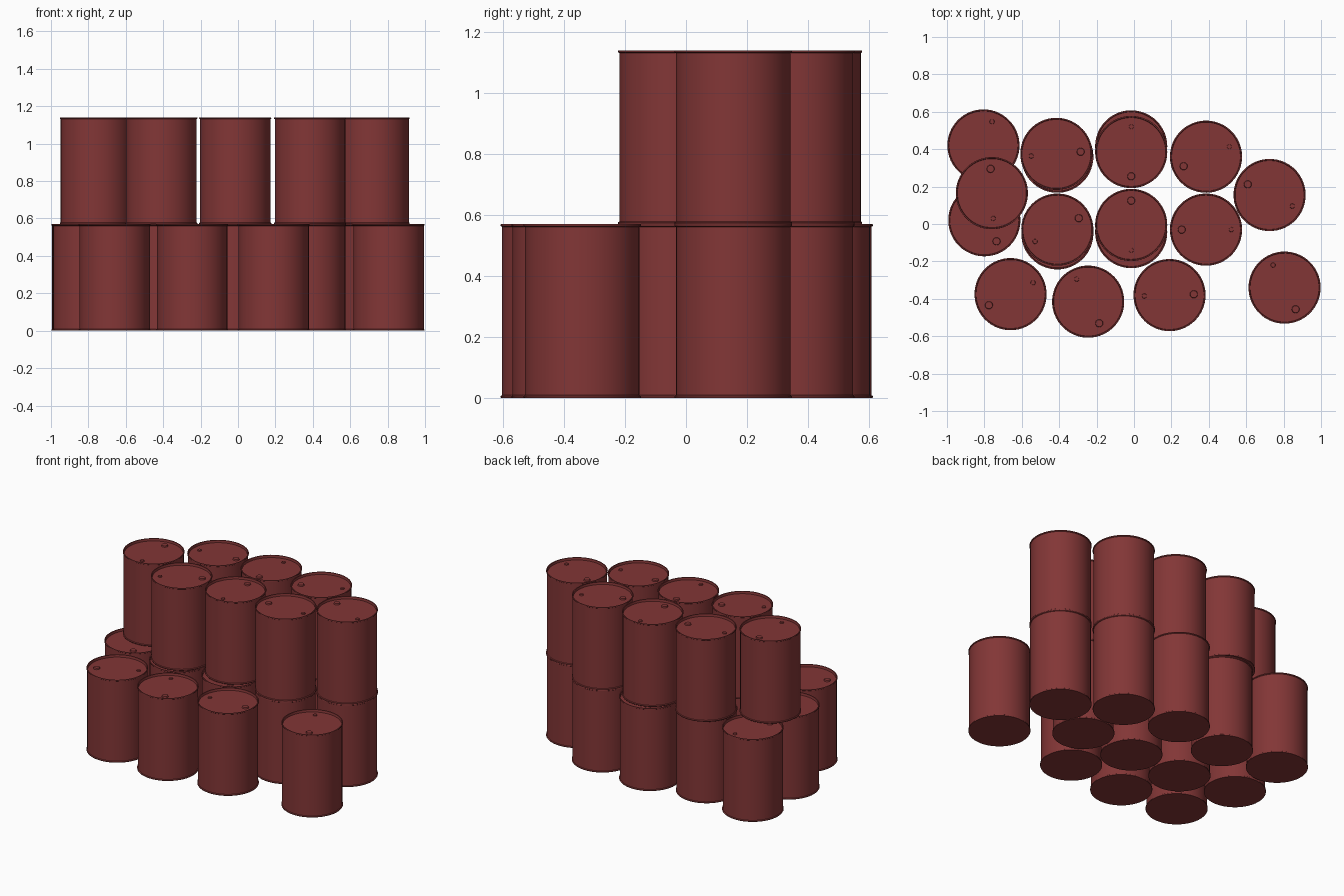
import bpy, bmesh, math
from mathutils import Matrix

if "Cube" in bpy.data.objects:
    bpy.data.objects.remove(bpy.data.objects["Cube"])

RIM, BODY, HEIGHT = 0.193, 0.1885, 0.57
LID = HEIGHT - 0.016
SEGMENTS = 48

red = bpy.data.materials.new("dark red paint")
red.diffuse_color = (0.225, 0.037, 0.037, 1)
red.use_nodes = True
red.node_tree.nodes["Principled BSDF"].inputs["Base Color"].default_value = red.diffuse_color


def add_bung(bm, radius, height, x, y):
    bmesh.ops.create_cone(bm, cap_ends=True, segments=16, radius1=radius,
                          radius2=radius * 0.9, depth=height,
                          matrix=Matrix.Translation((x, y, LID + height / 2)))


def make_barrel_mesh():
    bm = bmesh.new()
    # Lathed shell: flat base, lower chime, wall, upper chime, recessed lid
    profile = [(0, 0), (RIM - 0.001, 0), (RIM, 0.002), (RIM, 0.006),
               (BODY, 0.009), (BODY, HEIGHT - 0.009), (RIM, HEIGHT - 0.006),
               (RIM, HEIGHT - 0.002), (RIM - 0.001, HEIGHT),
               (RIM - 0.007, HEIGHT), (RIM - 0.009, LID), (0, LID)]
    verts = [bm.verts.new((r, 0, z)) for r, z in profile]
    edges = [bm.edges.new(pair) for pair in zip(verts, verts[1:])]
    bmesh.ops.spin(bm, geom=verts + edges, cent=(0, 0, 0), axis=(0, 0, 1),
                   angle=math.tau, steps=SEGMENTS, use_merge=False)
    bmesh.ops.remove_doubles(bm, verts=bm.verts, dist=0.0001)
    # Large and small bungs on opposite sides of the lid
    add_bung(bm, 0.021, 0.009, 0.13, 0)
    add_bung(bm, 0.013, 0.007, -0.135, 0)
    bmesh.ops.recalc_face_normals(bm, faces=bm.faces)
    mesh = bpy.data.meshes.new("barrel")
    bm.to_mesh(mesh)
    bm.free()
    mesh.materials.append(red)
    return mesh


def place(name, spots, z):
    for i, (x, y, turn) in enumerate(spots, 1):
        obj = bpy.data.objects.new(f"{name}_{i}", make_barrel_mesh())
        bpy.context.collection.objects.link(obj)
        obj.location = (x, y, z)
        obj.rotation_euler.z = math.radians(turn)
        bpy.ops.object.select_all(action='DESELECT')
        obj.select_set(True)
        bpy.context.view_layer.objects.active = obj
        bpy.ops.object.shade_smooth_by_angle(angle=math.radians(30))


# Ground layer: x, y, turn in degrees
place("lower_barrel", [
    (-0.805, 0.42, 250), (-0.80, 0.02, -60), (-0.41, 0.36, 40),
    (-0.015, 0.415, 120), (0.385, 0.36, 60), (0.725, 0.155, 10),
    (-0.41, -0.05, 200), (-0.015, -0.043, 300), (0.385, -0.03, 90),
    (-0.66, -0.375, 207), (-0.245, -0.415, -63), (0.19, -0.38, 2),
    (0.805, -0.34, -63)], 0)

# Second layer stacked on top
place("upper_barrel", [
    (-0.76, 0.165, 93), (-0.415, 0.375, 5), (-0.015, 0.385, 270),
    (0.385, 0.36, 203), (0.725, 0.155, 154), (-0.41, -0.03, 28),
    (-0.015, -0.005, 90), (0.385, -0.03, 180)], HEIGHT)
